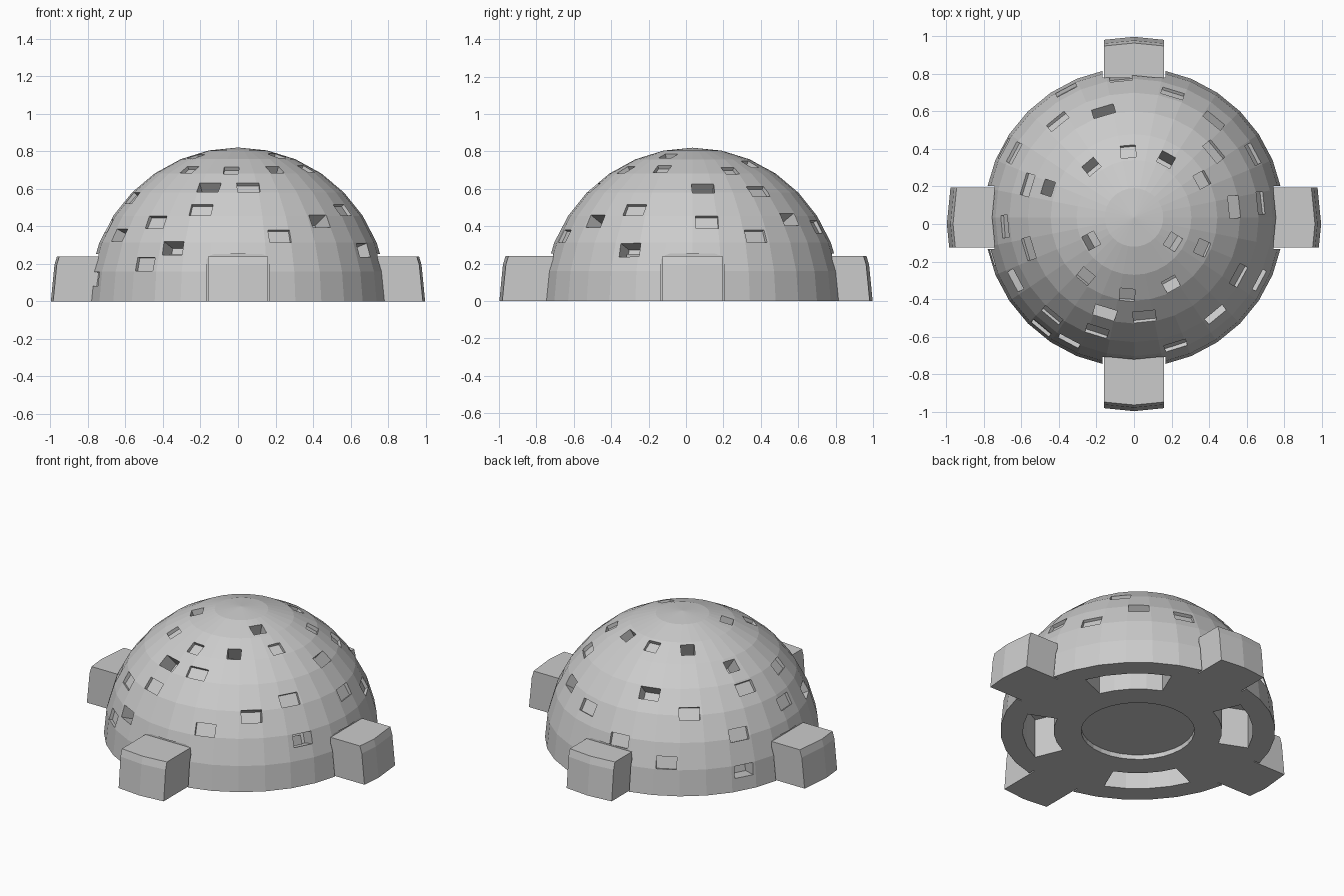
import bpy, bmesh
from math import sin, cos, radians, sqrt, pi
from mathutils import Matrix, Vector

if "Cube" in bpy.data.objects:
    bpy.data.objects.remove(bpy.data.objects["Cube"])

CY, R, H = 0.035, 0.80, 0.82   # dome centre in y, radius, height


def finish(name, bm):
    bmesh.ops.recalc_face_normals(bm, faces=bm.faces)
    me = bpy.data.meshes.new(name)
    bm.to_mesh(me)
    bm.free()
    ob = bpy.data.objects.new(name, me)
    bpy.context.collection.objects.link(ob)
    return ob


def half_sphere(name, r, h, cy, segs=32, rows=8):
    bm = bmesh.new()
    rings = []
    for k in range(rows):
        a = k * pi / 2 / rows
        rings.append([bm.verts.new((r * cos(a) * cos(2 * pi * i / segs),
                                    cy + r * cos(a) * sin(2 * pi * i / segs),
                                    h * sin(a))) for i in range(segs)])
    top = bm.verts.new((0, cy, h))
    for i in range(segs):
        j = (i + 1) % segs
        for lo, hi in zip(rings, rings[1:]):
            bm.faces.new((lo[i], lo[j], hi[j], hi[i]))
        bm.faces.new((rings[-1][i], rings[-1][j], top))
    bm.faces.new(rings[0][::-1])
    return finish(name, bm)


def add_box(bm, size, mat):
    bmesh.ops.create_cube(bm, size=1, matrix=mat @ Matrix.Diagonal((*size, 1)))


def add_prism(bm, pts, z0, z1):
    lo = [bm.verts.new((x, y, z0)) for x, y in pts]
    hi = [bm.verts.new((x, y, z1)) for x, y in pts]
    n = len(pts)
    bm.faces.new(lo[::-1])
    bm.faces.new(hi)
    for i in range(n):
        j = (i + 1) % n
        bm.faces.new((lo[i], lo[j], hi[j], hi[i]))


def boolean(ob, cutter, op):
    m = ob.modifiers.new("cut", 'BOOLEAN')
    m.operation, m.object, m.solver = op, cutter, 'EXACT'
    m.use_self = True
    bpy.context.view_layer.objects.active = ob
    bpy.ops.object.modifier_apply(modifier=m.name)
    bpy.data.objects.remove(cutter)


dome = half_sphere("dome", R, H, CY)

# underside: round recess and four curved pockets
bm = bmesh.new()
add_prism(bm, [(0.33 * cos(2 * pi * i / 32), CY + 0.33 * sin(2 * pi * i / 32))
               for i in range(32)], -0.1, 0.03)
for q in range(4):
    angs = [radians(45 + 90 * q - 22 + 44 * i / 4) for i in range(5)]
    pts = [(0.67 * cos(a), CY + 0.67 * sin(a)) for a in angs]
    pts += [(0.49 * cos(a), CY + 0.49 * sin(a)) for a in reversed(angs)]
    add_prism(bm, pts, -0.1, 0.25)
boolean(dome, finish("underside_cutter", bm), 'DIFFERENCE')

# doorway notches, slightly larger than the porches
bm = bmesh.new()
for q in range(4):
    rot = Matrix.Translation((0, CY, 0)) @ Matrix.Rotation(q * pi / 2, 4, 'Z')
    add_box(bm, (0.4, 0.336, 0.453), rot @ Matrix.Translation((0.945, 0, 0.0265)))
boolean(dome, finish("notch_cutter", bm), 'DIFFERENCE')

# window openings: (azimuth in degrees, height)
SHALLOW = [(-130, .20), (-108, .49), (-130, .425), (-72, .35), (-84, .61),
           (-163.5, .555), (-165.5, .12), (-29, .49), (-129.5, .705), (-95, .70),
           (-24, .71), (6.5, .425), (29, .70), (39.5, .59), (28, .35), (72.7, .40),
           (95.4, .29), (118, .20), (128.5, .465), (151.7, .33), (163, .545),
           (184, .405), (95, .735)]
DEEP = [(-117.7, .285), (-50, .43), (-107, .61), (-152, .355), (-26.6, .275),
        (-61, .705), (-32, .78), (-151.5, .775), (6, .605), (50.5, .44),
        (106, .55), (152, .12), (161, .65), (130, .735), (61, .735)]
bm = bmesh.new()
for windows, depth in ((SHALLOW, 0.025), (DEEP, 0.11)):
    for az, z in windows:
        a = radians(az)
        r = R * sqrt(1 - (z / H) ** 2)
        n = Vector((r * cos(a), r * sin(a), z)).normalized()
        t = Vector((-sin(a), cos(a), 0))
        u = n.cross(t)
        p = Vector((r * cos(a), CY + r * sin(a), z)) + n * (0.05 - depth) / 2
        frame = Matrix((t, u, n)).transposed().to_4x4()
        frame.translation = p
        add_box(bm, (0.12 if z < 0.65 else 0.08, 0.075, depth + 0.05), frame)
boolean(dome, finish("window_cutter", bm), 'DIFFERENCE')

# four porches, their outer ends trimmed by a larger half sphere
for q, side in enumerate(("right", "back", "left", "front")):
    bm = bmesh.new()
    rot = Matrix.Rotation(q * pi / 2, 4, 'Z')
    off = Matrix.Translation((0, CY if q % 2 == 0 else 0, 0))
    add_box(bm, (0.5, 0.32, 0.24), off @ rot @ Matrix.Translation((0.94, 0, 0.12)))
    porch = finish(side + "_porch", bm)
    boolean(porch, half_sphere("porch_trim", 0.998, 0.998, 0.0), 'INTERSECT')
